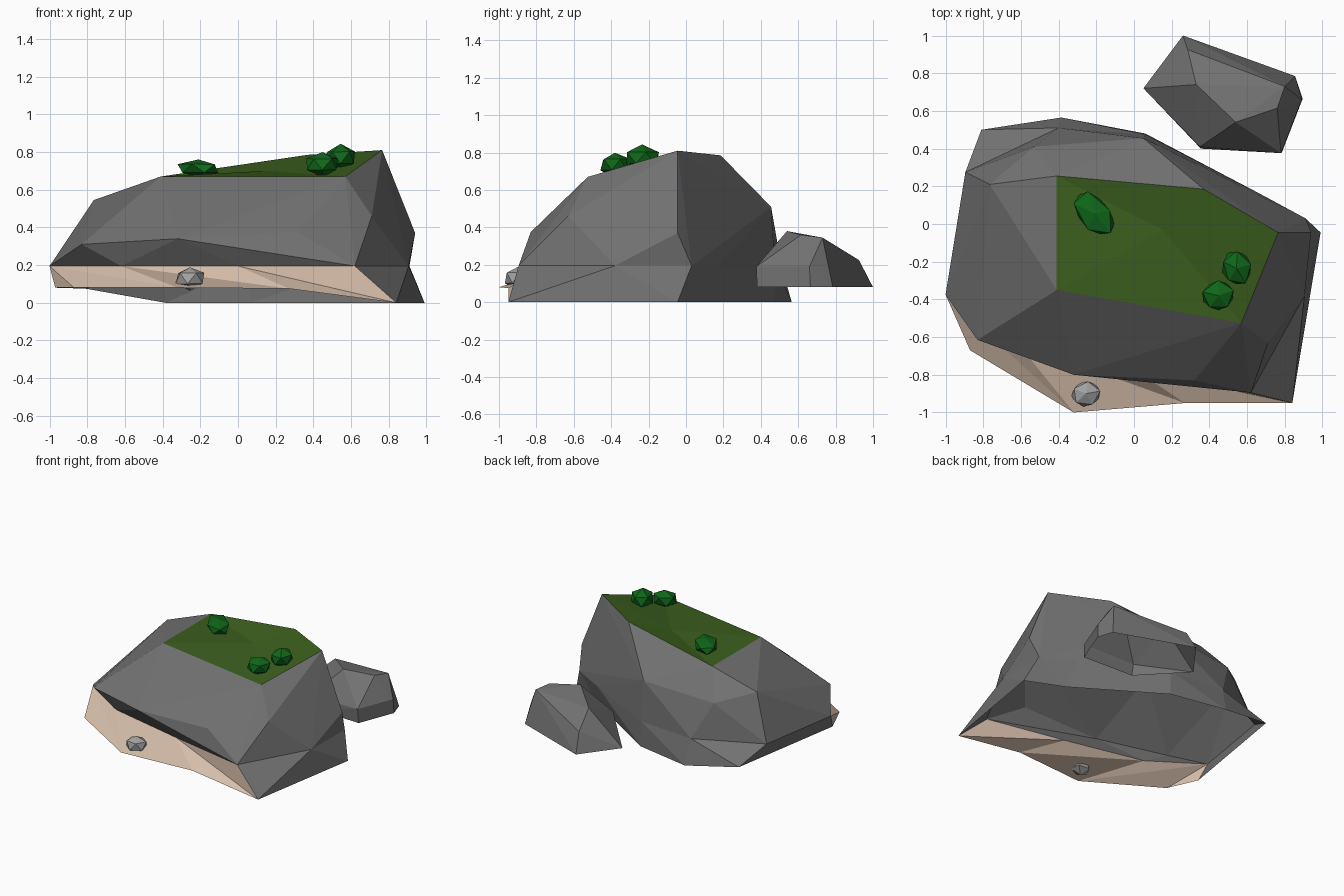
import bpy, bmesh, math, random
from mathutils import Vector, Matrix

if "Cube" in bpy.data.objects:
    bpy.data.objects.remove(bpy.data.objects["Cube"])

random.seed(4)


def material(name, rgb):
    m = bpy.data.materials.new(name)
    m.diffuse_color = (*rgb, 1)
    m.use_nodes = True
    m.node_tree.nodes["Principled BSDF"].inputs["Base Color"].default_value = m.diffuse_color
    return m


ROCK = material("rock grey", (0.165, 0.165, 0.165))
MOSS = material("moss green", (0.045, 0.115, 0.013))
SAND = material("sand", (0.68, 0.52, 0.41))
BUSH = material("bush green", (0.005, 0.135, 0.01))
PEBBLE = material("pebble grey", (0.36, 0.36, 0.36))


def finish(name, bm, mats):
    me = bpy.data.meshes.new(name)
    bm.to_mesh(me)
    bm.free()
    for m in mats:
        me.materials.append(m)
    ob = bpy.data.objects.new(name, me)
    bpy.context.collection.objects.link(ob)
    return ob


def hull(bm, verts):
    res = bmesh.ops.convex_hull(bm, input=verts)
    junk = {g for g in res["geom_interior"] + res["geom_unused"]
            if isinstance(g, bmesh.types.BMVert)}
    bmesh.ops.delete(bm, geom=list(junk), context='VERTS')


def open_bottom(bm, z):
    low = [f for f in bm.faces if all(v.co.z < z for v in f.verts)]
    bmesh.ops.delete(bm, geom=low, context='FACES')


# Boulder: convex upper body with an overhang at the front
WAIST = 0.195
top = [(-.41, -.35, .67), (.57, -.525, .67), (.765, -.045, .81),
       (.37, .185, .785), (-.41, .255, .67)]
body = [(-.83, -.615, .31), (-.32, -.8, .34), (.32, -.83, .375), (.71, -.63, .46),
        (.94, -.045, .37), (.05, .455, .51), (-.53, .41, .47), (-.765, .21, .545)]
waist = [(-1, -.375), (-.62, -.63), (0, -.77), (.62, -.895), (.905, -.38),
         (.91, .03), (.66, .165), (.06, .475), (-.4, .51), (-.895, .275)]
foot = [(-.97, -.44, .08), (-.87, -.67, .08), (-.32, -1, .08), (.27, -.95, .075),
        (.84, -.95, 0), (.99, -.045, 0), (.7, .08, 0), (.06, .48, 0),
        (-.385, .565, 0), (-.81, .5, .075)]

bm = bmesh.new()
tv = [bm.verts.new(p) for p in top]
bv = [bm.verts.new(p) for p in body]
wv = [bm.verts.new((x, y, WAIST)) for x, y in waist]
hull(bm, tv + bv + wv)
open_bottom(bm, WAIST + 0.005)

# Moss cap: a fan over the sloping top
cap = [f for f in bm.faces if all(v in tv for v in f.verts)]
bmesh.ops.delete(bm, geom=cap, context='FACES_ONLY')
mid = bm.verts.new((.15, -.03, .70))
for i in range(5):
    bm.faces.new((tv[i], tv[(i + 1) % 5], mid)).material_index = 1

# Skirt below the waist: (waist, foot) pairs; the front run is the sand ledge
W = [bm.verts.new((x, y, WAIST)) for x, y in waist]
F = [bm.verts.new(p) for p in foot]
pairs = [(0, 0), (0, 1), (1, 2), (2, 3), (3, 4), (4, 4), (4, 5), (5, 5), (6, 6),
         (7, 7), (8, 8), (9, 9), (0, 0)]
for i, ((a, b), (c, d)) in enumerate(zip(pairs, pairs[1:])):
    ring = list(dict.fromkeys([W[a], F[b], F[d], W[c]]))
    tris = [ring] if len(ring) == 3 else [ring[:3], [ring[0], ring[2], ring[3]]]
    for t in tris:
        bm.faces.new(t).material_index = 2 if i < 4 else 0
bmesh.ops.remove_doubles(bm, verts=bm.verts[:], dist=0.0005)
bmesh.ops.recalc_face_normals(bm, faces=bm.faces[:])
finish("boulder", bm, [ROCK, MOSS, SAND])

# Small rock behind, hollow underneath
base = [(.05, .72), (.26, 1), (.855, .785), (.895, .665), (.785, .38), (.355, .4)]
crown = [(.89, .66, .19), (.78, .376, .19), (.35, .41, .17), (.54, .54, .38),
         (.76, .615, .36), (.285, .925, .225), (.8, .73, .345), (.33, .74, .33)]
bm = bmesh.new()
hull(bm, [bm.verts.new((x, y, .08)) for x, y in base] + [bm.verts.new(p) for p in crown])
open_bottom(bm, 0.09)
finish("small_rock", bm, [ROCK])


# Faceted blobs: bushes and pebble
def blob(name, loc, size, turn, mat):
    bm = bmesh.new()
    bmesh.ops.create_icosphere(bm, subdivisions=1, radius=1)
    for v in bm.verts:
        v.co *= random.uniform(0.93, 1.07)
    bm.transform(Matrix.Translation(loc) @ Matrix.Rotation(math.radians(turn), 4, 'Z')
                 @ Matrix.Diagonal((*size, 1)))
    finish(name, bm, [mat])


blob("bush_left", (-.21, .055, .712), (.15, .09, .05), -50, BUSH)
blob("bush_back", (.545, -.235, .77), (.085, .1, .07), 15, BUSH)
blob("bush_front", (.448, -.38, .735), (.095, .085, .066), 20, BUSH)
blob("pebble", (-.255, -.9, .13), (.083, .073, .062), 10, PEBBLE)
